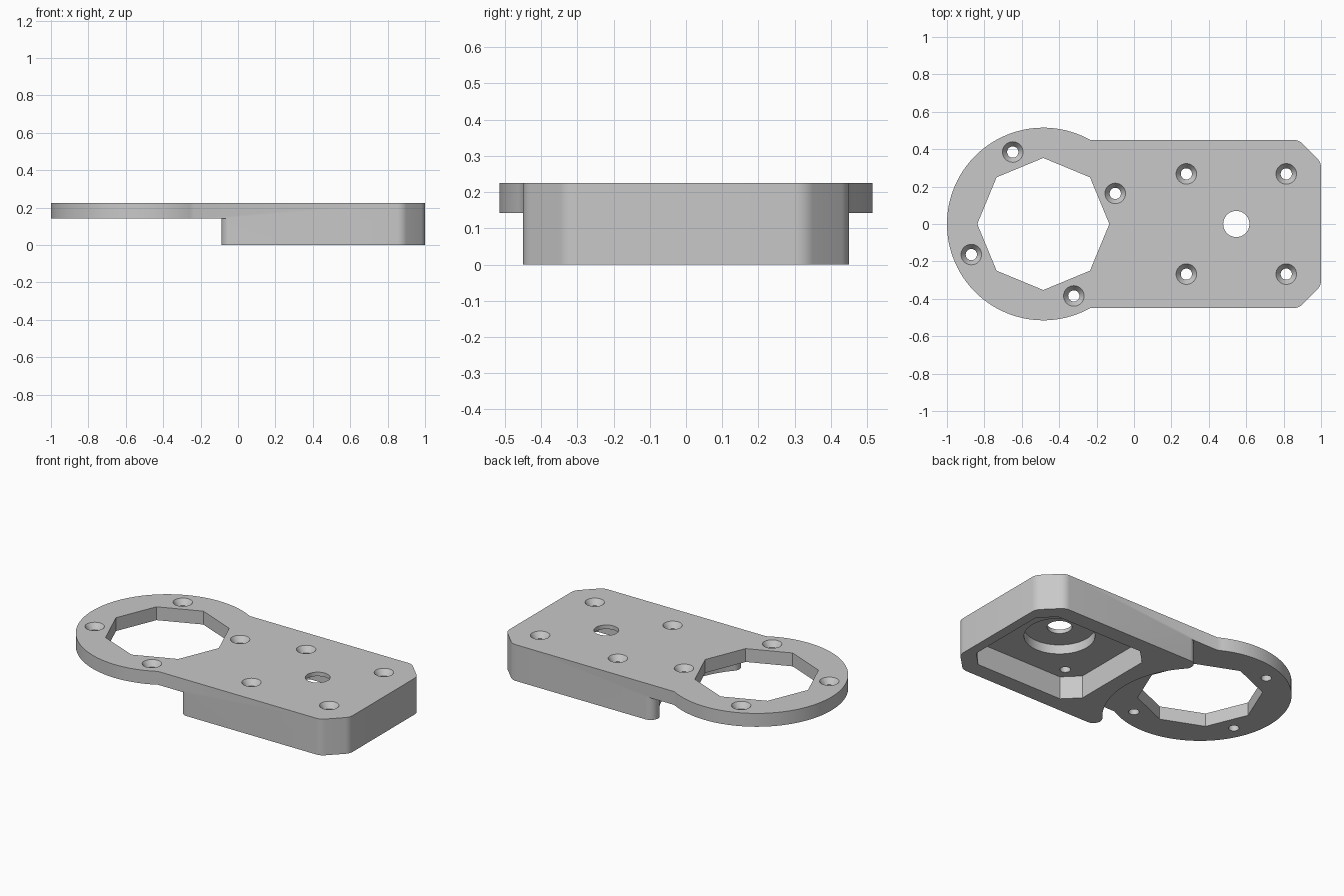
import bpy
import bmesh
from math import atan2, cos, sin, pi, radians, sqrt
from mathutils import Vector

if "Cube" in bpy.data.objects:
    bpy.data.objects.remove(bpy.data.objects["Cube"], do_unlink=True)

TOP, UNDER = 0.225, 0.142       # plate top and underside heights
RING_X, RING_R = -0.485, 0.515  # ring centre and outer radius
HALF = 0.45                     # half width of the body
HUB_X = 0.547                   # centre of the body's hole pattern


def arc(cx, cy, r, start, end, steps):
    return [(cx + r * cos(start + (end - start) * i / steps),
             cy + r * sin(start + (end - start) * i / steps)) for i in range(steps + 1)]


def circle(cx, cy, r, sides=48):
    return arc(cx, cy, r, 0, 2 * pi, sides)[:-1]


def soft_corner(a, corner, b, steps=6):
    a, corner, b = Vector(a), Vector(corner), Vector(b)
    pts = []
    for i in range(steps + 1):
        t = i / steps
        pts.append(tuple(a * (1 - t) ** 2 + corner * 2 * t * (1 - t) + b * t * t))
    return pts


def mirrored(half):
    """Close an upper half outline whose last point lies on the centre line."""
    return half + [(x, -y) for x, y in reversed(half[:-1])]


def loft(name, layers):
    """Solid through a stack of (outline, height) layers."""
    bm = bmesh.new()
    rings = [[bm.verts.new((x, y, z)) for x, y in pts] for pts, z in layers]
    bm.faces.new(rings[0])
    bm.faces.new(rings[-1])
    for low, high in zip(rings, rings[1:]):
        n = len(low)
        for i in range(n):
            j = (i + 1) % n
            bm.faces.new((low[i], low[j], high[j], high[i]))
    bmesh.ops.recalc_face_normals(bm, faces=bm.faces)
    mesh = bpy.data.meshes.new(name)
    bm.to_mesh(mesh)
    bm.free()
    obj = bpy.data.objects.new(name, mesh)
    bpy.context.collection.objects.link(obj)
    return obj


def combine(target, other, operation):
    mod = target.modifiers.new(operation.title(), "BOOLEAN")
    mod.operation, mod.solver, mod.object = operation, "EXACT", other
    bpy.context.view_layer.objects.active = target
    bpy.ops.object.modifier_apply(modifier=mod.name)
    bpy.data.objects.remove(other, do_unlink=True)


# Chamfered end corner with softened edges, shared by plate and block
end_corner = (soft_corner((1, 0.30), (1, 0.33), (0.98, 0.35))
              + soft_corner((0.90, 0.43), (0.88, HALF), (0.85, HALF)))

# Top plate with round end
join = atan2(HALF, sqrt(RING_R ** 2 - HALF ** 2))
plate_outline = mirrored(end_corner + arc(RING_X, 0, RING_R, join, pi, 40))
bracket = loft("mounting_bracket", [(plate_outline, UNDER), (plate_outline, TOP)])

# Lower block, scooped out around the ring with rounded tips
scoop, tip = 0.55, 0.05
tip_y = HALF - tip
tip_dx = sqrt((scoop + tip) ** 2 - tip_y ** 2)
turn = atan2(tip_y, tip_dx)
block_outline = mirrored(end_corner
                         + arc(RING_X + tip_dx, tip_y, tip, pi / 2, pi + turn, 12)
                         + arc(RING_X, 0, scoop, turn, 0, 16)[1:])
block = loft("lower_block", [(block_outline, 0), (block_outline, UNDER)])
combine(bracket, block, "UNION")

# Octagonal opening in the ring
octagon = circle(RING_X, 0, 0.353, 8)
combine(bracket, loft("opening_cutter", [(octagon, -0.1), (octagon, 0.4)]), "DIFFERENCE")

# Chamfered pocket underneath
x0, x1, py, c = 0.16, 0.94, 0.35, 0.09
pocket = [(x1, py - c), (x1 - c, py), (x0 + c, py), (x0, py - c)]
pocket += [(x, -y) for x, y in reversed(pocket)]
combine(bracket, loft("pocket_cutter", [(pocket, -0.1), (pocket, UNDER)]), "DIFFERENCE")

# Round recess and centre hole
for radius, low, high in ((0.2, 0.05, 0.2), (0.07, 0.05, 0.4)):
    pts = circle(HUB_X, 0, radius)
    combine(bracket, loft("hub_cutter", [(pts, low), (pts, high)]), "DIFFERENCE")

# Countersunk screw holes: four on the body, four around the ring
holes = [(HUB_X + sx * 0.267, sy * 0.268) for sx in (-1, 1) for sy in (-1, 1)]
holes += circle(RING_X, 0, 0.418, 4)
spin = radians(23)
for i, (x, y) in enumerate(holes):
    if i >= 4:
        dx = x - RING_X
        x, y = RING_X + dx * cos(spin) - y * sin(spin), dx * sin(spin) + y * cos(spin)
    cutter = loft("screw_cutter", [(circle(x, y, r, 32), z)
                                   for r, z in ((0.03, -0.1), (0.03, 0.19), (0.08, 0.26))])
    combine(bracket, cutter, "DIFFERENCE")

# Single grey material
grey = bpy.data.materials.new("light_grey")
grey.use_nodes = True
colour = (0.58, 0.58, 0.58, 1)
grey.diffuse_color = colour
grey.node_tree.nodes["Principled BSDF"].inputs["Base Color"].default_value = colour
bracket.data.materials.clear()
bracket.data.materials.append(grey)

# Smooth curved walls, crisp edges
bpy.ops.object.select_all(action="DESELECT")
bracket.select_set(True)
bpy.context.view_layer.objects.active = bracket
bpy.ops.object.shade_smooth_by_angle(angle=radians(30))
